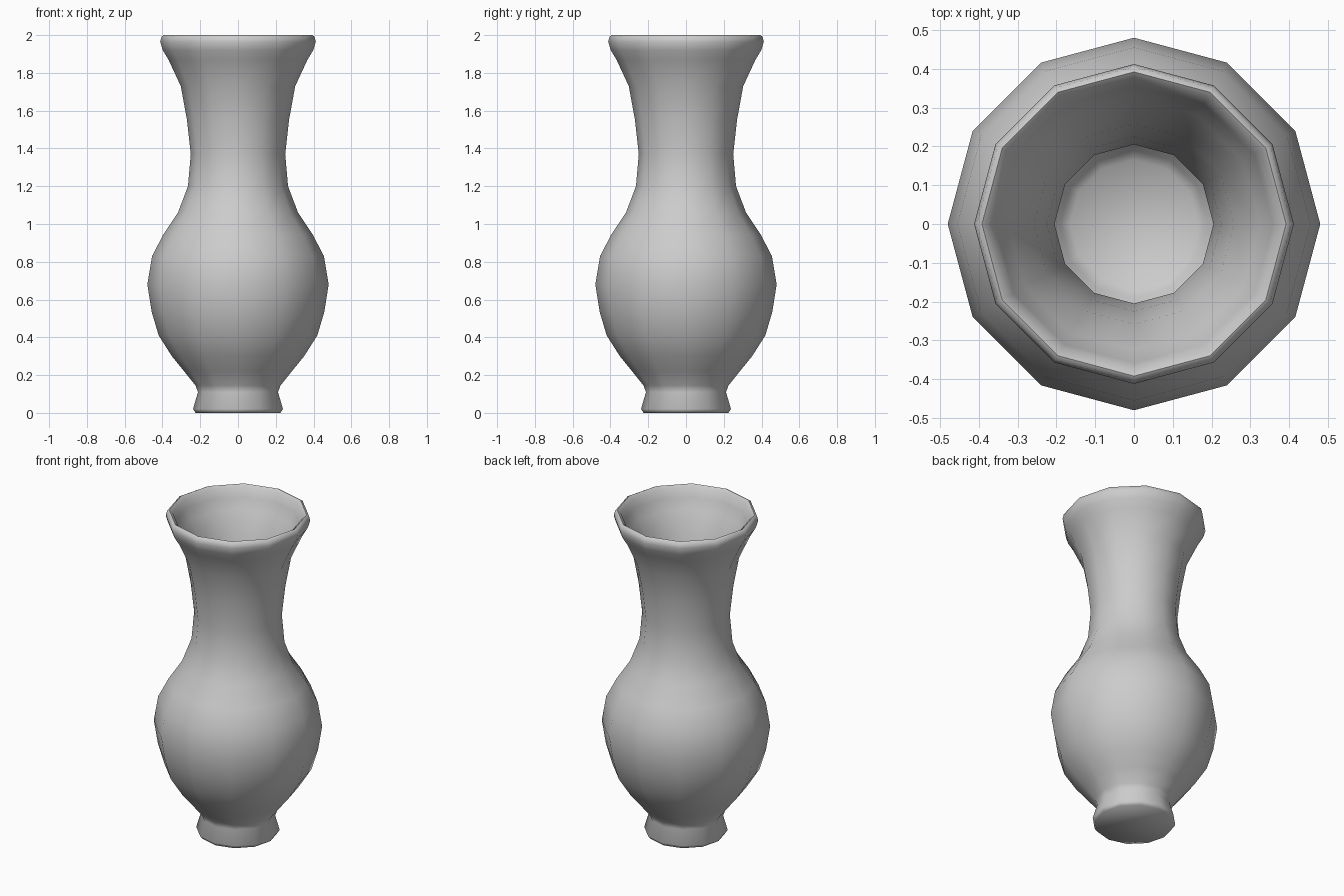
import bpy, bmesh, math

if "Cube" in bpy.data.objects:
    bpy.data.objects.remove(bpy.data.objects["Cube"])

SIDES = 12

# Outer wall (radius, height), from the foot up to the lip
outer = [(0.225, 0.0), (0.238, 0.02), (0.212, 0.11), (0.225, 0.145), (0.285, 0.22),
         (0.35, 0.30), (0.42, 0.41), (0.457, 0.535), (0.48, 0.68), (0.455, 0.83),
         (0.395, 0.945), (0.318, 1.06), (0.265, 1.20), (0.25, 1.37), (0.27, 1.55),
         (0.303, 1.73), (0.368, 1.87), (0.398, 1.92), (0.412, 1.965), (0.405, 1.993)]
# Rolled lip, then inner wall down to the floor
inner = [(0.392, 2.0), (0.373, 1.985), (0.358, 1.93), (0.325, 1.87), (0.258, 1.73),
         (0.225, 1.55), (0.205, 1.37), (0.22, 1.19), (0.278, 1.03), (0.36, 0.91),
         (0.412, 0.82), (0.435, 0.68), (0.413, 0.545), (0.38, 0.43), (0.315, 0.33),
         (0.25, 0.24), (0.19, 0.16), (0.165, 0.135)]


def lathe(name, profile):
    """Spin a profile around z and cap both ends."""
    bm = bmesh.new()
    rings = []
    for r, z in profile:
        rings.append([bm.verts.new((r * math.cos(math.tau * i / SIDES),
                                    r * math.sin(math.tau * i / SIDES), z))
                      for i in range(SIDES)])
    for a, b in zip(rings, rings[1:]):
        for i in range(SIDES):
            j = (i + 1) % SIDES
            bm.faces.new((a[i], a[j], b[j], b[i]))
    bm.faces.new(rings[0][::-1])
    bm.faces.new(rings[-1])
    bmesh.ops.recalc_face_normals(bm, faces=bm.faces[:])
    mesh = bpy.data.meshes.new(name)
    bm.to_mesh(mesh)
    bm.free()
    obj = bpy.data.objects.new(name, mesh)
    bpy.context.collection.objects.link(obj)
    return obj


# Vase body: one closed hollow shell
vase = lathe("vase", outer + inner)
bpy.context.view_layer.objects.active = vase
vase.select_set(True)
bpy.ops.object.shade_smooth_by_angle(angle=math.radians(60))
